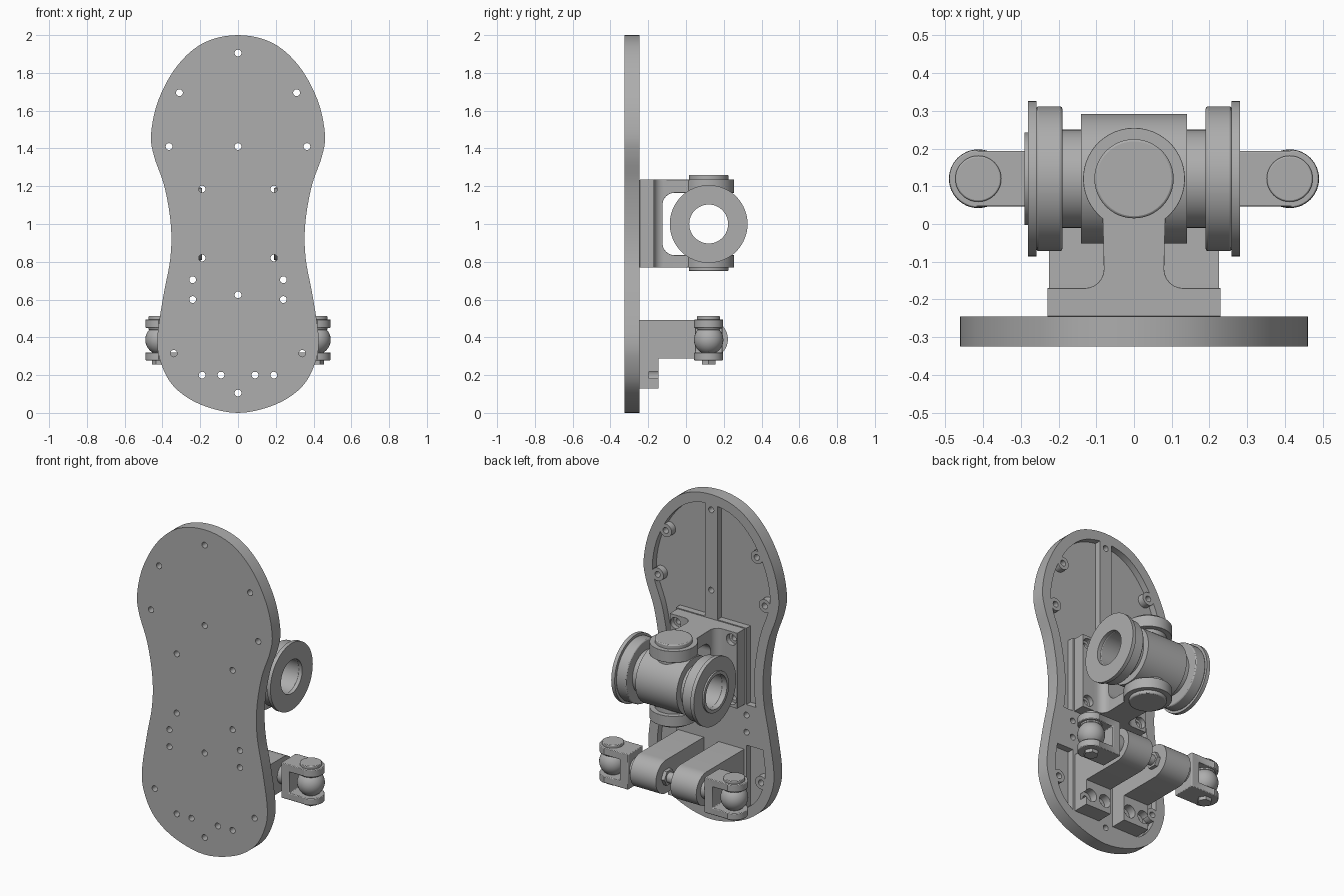
import bpy, bmesh, math
from mathutils import Vector

cube = bpy.data.objects.get("Cube")
if cube:
    bpy.data.objects.remove(cube)

grey = bpy.data.materials.new("machined grey")
grey.use_nodes = True
COLOUR = (0.42, 0.42, 0.42, 1)
grey.diffuse_color = COLOUR
grey.node_tree.nodes["Principled BSDF"].inputs["Base Color"].default_value = COLOUR


def prism(name, pts, axis, a, b):
    """Extrude a 2D outline along an axis from a to b."""
    put = {"x": lambda p, t: (t, p[0], p[1]),
           "y": lambda p, t: (p[0], t, p[1]),
           "z": lambda p, t: (p[0], p[1], t)}[axis]
    bm = bmesh.new()
    low = [bm.verts.new(put(p, a)) for p in pts]
    high = [bm.verts.new(put(p, b)) for p in pts]
    bm.faces.new(low)
    bm.faces.new(high)
    for i in range(len(pts)):
        j = (i + 1) % len(pts)
        bm.faces.new((low[i], low[j], high[j], high[i]))
    bmesh.ops.recalc_face_normals(bm, faces=bm.faces)
    mesh = bpy.data.meshes.new(name)
    bm.to_mesh(mesh)
    bm.free()
    mesh.materials.append(grey)
    obj = bpy.data.objects.new(name, mesh)
    bpy.context.collection.objects.link(obj)
    return obj


def arc(u, v, r, start, end, n=12):
    return [(u + r * math.cos(math.radians(start + (end - start) * i / n)),
             v + r * math.sin(math.radians(start + (end - start) * i / n)))
            for i in range(n + 1)]


def disc(name, axis, u, v, r, a, b, n=48):
    return prism(name, arc(u, v, r, 0, 360, n)[:-1], axis, a, b)


def rect(u0, u1, v0, v1):
    return [(u0, v0), (u1, v0), (u1, v1), (u0, v1)]


def combine(obj, others, mode="DIFFERENCE"):
    """Apply booleans and discard the tool shapes."""
    bpy.context.view_layer.objects.active = obj
    for other in others:
        mod = obj.modifiers.new("shape", "BOOLEAN")
        mod.operation = mode
        mod.solver = "EXACT"
        mod.object = other
        bpy.ops.object.modifier_apply(modifier=mod.name)
        bpy.data.objects.remove(other)
    return obj


def soften(obj, width=0.006):
    bev = obj.modifiers.new("edge bevel", "BEVEL")
    bev.width = width
    bev.segments = 2
    bev.limit_method = "ANGLE"
    bev.angle_limit = math.radians(50)
    return obj


def spline(keys, steps=5):
    """Smooth curve through key points."""
    ext = [Vector((-keys[1][0], keys[1][1]))] + [Vector(k) for k in keys]
    ext.append(Vector((-keys[-2][0], keys[-2][1])))
    out = []
    for p, q, r, s in zip(ext, ext[1:], ext[2:], ext[3:]):
        for i in range(steps):
            t = i / steps
            out.append(0.5 * (2 * q + (r - p) * t + (2 * p - 5 * q + 4 * r - s) * t * t
                              + (3 * q - p - 3 * r + s) * t ** 3))
    return out + [Vector(keys[-1])]


# Sole plate outline, right half mirrored to a closed loop
half = spline([(0, 0), (0.2, 0.045), (0.34, 0.14), (0.41, 0.27), (0.427, 0.4),
               (0.395, 0.62), (0.358, 0.82), (0.356, 1.0), (0.39, 1.2),
               (0.445, 1.36), (0.46, 1.48), (0.42, 1.66), (0.32, 1.84),
               (0.18, 1.96), (0, 2.0)])
outline = half + [Vector((-p.x, p.y)) for p in half[-2:0:-1]]
RIM = 0.06
inset = []
for i, p in enumerate(outline):
    d = (outline[(i + 1) % len(outline)] - outline[i - 1]).normalized()
    inset.append(p + Vector((-d.y, d.x)) * RIM)
FRONT, BACK, FLOOR = -0.325, -0.245, -0.285

# Pockets leave a rib, a mounting pad, a cross band and screw bosses
side_holes = [(0.31, 1.695), (0.365, 1.41), (0.34, 0.315)]
pocket = prism("pocket_cutter", inset, "y", FLOOR, -0.2)
keep = [prism("rib", rect(-0.042, 0.042, -1, 3), "y", -0.4, 0),
        prism("pad", rect(-0.24, 0.24, -1, 1.24), "y", -0.4, 0),
        prism("band", rect(-1, 1, 0.52, 0.77), "y", -0.4, 0)]
keep += [disc("boss", "y", s * x, z, 0.04, -0.4, 0, 24)
         for x, z in side_holes for s in (-1, 1)]
combine(pocket, keep)

bracket_holes = [(0.19, 1.185), (0.19, 0.82)]
foot_holes = [(0.19, 0.2), (0.09, 0.2)]
pairs = side_holes + bracket_holes + foot_holes + [(0.24, 0.705), (0.24, 0.6)]
holes = [(s * x, z) for x, z in pairs for s in (-1, 1)]
holes += [(0, z) for z in (0.105, 0.625, 1.41, 1.905)]


def drill(points, r, a, b):
    return [disc("drill", "y", x, z, r, a, b, 20) for x, z in points]


sole = prism("sole_plate", outline, "y", FRONT, BACK)
combine(sole, [pocket] + drill(holes, 0.018, -0.5, 0))

# Yoke bracket: plan outline with fillets, then a side window
CY, CZ = 0.12, 1.0
right = [(0.23, BACK), (0.23, -0.17)] + arc(0.13, -0.12, 0.05, 270, 180, 6)
right += arc(0, CY, 0.135, -52, 90, 20)
plan = right + [(-x, y) for x, y in right[-2::-1]]
bracket = prism("yoke_bracket", plan, "z", 0.77, 1.235)
window = arc(-0.06, 0.9, 0.065, 270, 180, 8) + arc(-0.06, 1.1, 0.065, 180, 90, 8)
window += [(0.4, 1.165), (0.4, 0.835)]
corners = [(s * x, z) for x, z in bracket_holes for s in (-1, 1)]
combine(bracket, [prism("window", window, "x", -0.5, 0.5)]
        + drill(corners, 0.018, -0.5, 0) + drill(corners, 0.034, -0.2, -0.1))
soften(bracket)

# Vertical pivot pins in the yoke
for name, a, b in (("upper_pivot_pin", 1.11, 1.26), ("lower_pivot_pin", 0.75, 0.89)):
    soften(disc(name, "z", 0, CY, 0.105, a, b))


# Hollow cross hub with bearings and flanges on both sides
def tube(name, r, a, b, bore=0.103):
    tool = disc("bore", "x", CY, CZ, bore, -0.5, 0.5)
    return combine(disc(name, "x", CY, CZ, r, a, b, 64), [tool])


tube("cross_hub", 0.172, -0.14, 0.14)
for side, s in (("left", 1), ("right", -1)):
    tube(side + "_hub_neck", 0.13, s * 0.139, s * 0.2)
    soften(tube(side + "_bearing", 0.192, s * 0.19, s * 0.259))
    tube(side + "_flange", 0.206, s * 0.258, s * 0.281)
tube("right_retaining_ring", 0.123, -0.28, -0.291)

# Heel arms with linkage joints
JZ = 0.39
arm_profile = [(BACK, 0.13), (-0.145, 0.13), (-0.145, 0.288)]
arm_profile += arc(CY, JZ, 0.102, -90, 90, 20) + [(BACK, 0.492)]
for side, s in (("left", 1), ("right", -1)):
    arm = prism(side + "_heel_arm", arm_profile, "x", s * 0.05, s * 0.225)
    pts = [(s * x, z) for x, z in foot_holes]
    combine(arm, drill(pts, 0.018, -0.5, 0) + drill(pts, 0.04, -0.195, -0.1))
    disc(side + "_axle_nut", "x", CY, JZ, 0.05, s * 0.028, s * 0.051, 6)
    disc(side + "_clevis_collar", "x", CY, JZ, 0.06, s * 0.22, s * 0.27)

    # Clevis: stadium plan block with an open slot for the ball
    jx = s * 0.413
    plan = [(s * 0.26, CY - 0.073), (jx, CY - 0.073)]
    plan += [(jx + s * abs(x), y) for x, y in arc(0, CY, 0.077, -85, 85, 16)]
    plan += [(jx, CY + 0.073), (s * 0.26, CY + 0.073)]
    clevis = prism(side + "_clevis", plan, "z", 0.278, 0.495)
    combine(clevis, [prism("slot", rect(0.315, 0.6, 0.32, 0.45) if s > 0 else
                           rect(-0.6, -0.315, 0.32, 0.45), "y", -0.2, 0.5)])
    soften(clevis, 0.004)
    soften(disc(side + "_clevis_pin", "z", jx, CY, 0.061, 0.44, 0.512), 0.004)
    disc(side + "_clevis_nut", "z", jx, CY, 0.042, 0.257, 0.34, 6)
    bpy.ops.mesh.primitive_uv_sphere_add(segments=32, ring_count=16, radius=0.078,
                                         location=(jx, CY, JZ - 0.003))
    ball = bpy.context.object
    ball.name = side + "_joint_ball"
    ball.data.materials.append(grey)
disc("axle", "x", CY, JZ, 0.032, -0.23, 0.23, 24)

# Smooth curved surfaces while keeping machined edges crisp
bpy.ops.object.select_all(action="DESELECT")
for obj in bpy.context.scene.objects:
    if obj.type == "MESH" and obj.data.materials and obj.data.materials[0] == grey:
        obj.select_set(True)
        bpy.context.view_layer.objects.active = obj
bpy.ops.object.shade_smooth_by_angle(angle=math.radians(30))
